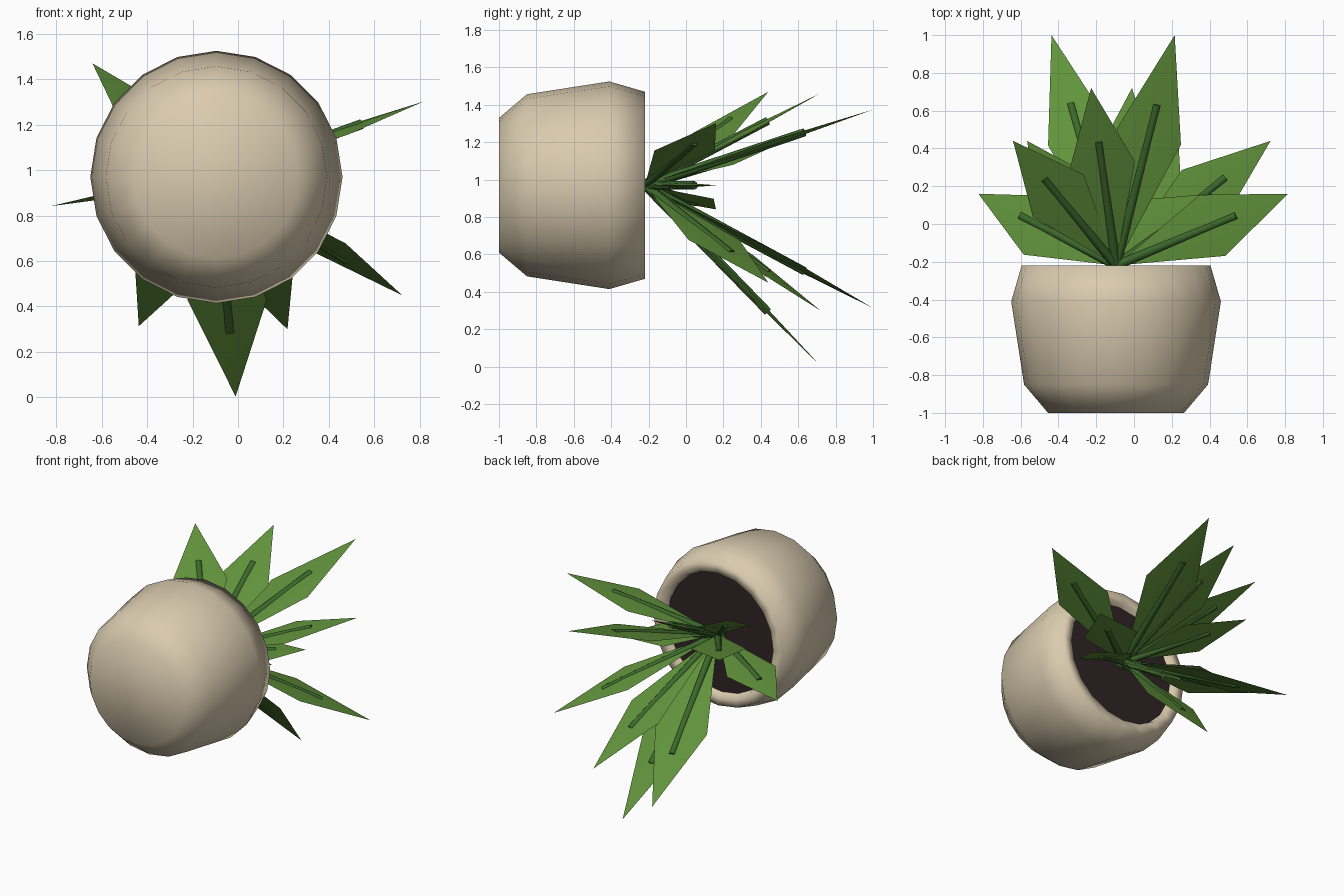
import bpy
import bmesh
import math
from mathutils import Vector

cube = bpy.data.objects.get("Cube")
if cube:
    bpy.data.objects.remove(cube)


def material(name, rgb):
    mat = bpy.data.materials.new(name)
    mat.use_nodes = True
    mat.diffuse_color = (*rgb, 1)
    mat.node_tree.nodes["Principled BSDF"].inputs["Base Color"].default_value = (*rgb, 1)
    return mat


CREAM = material("cream ceramic", (0.70, 0.60, 0.43))
SOIL = material("dark soil", (0.03, 0.018, 0.018))
LEAF = material("leaf green", (0.12, 0.29, 0.045))
STEM = material("stem green", (0.045, 0.14, 0.025))

AXIS = Vector((-0.095, 0, 0.97))
BASE = AXIS + Vector((0, -0.22, 0))


def add_object(name, bm, mat, angle):
    bmesh.ops.recalc_face_normals(bm, faces=bm.faces)
    mesh = bpy.data.meshes.new(name)
    bm.to_mesh(mesh)
    bm.free()
    mesh.materials.append(mat)
    obj = bpy.data.objects.new(name, mesh)
    bpy.context.collection.objects.link(obj)
    bpy.ops.object.select_all(action="DESELECT")
    obj.select_set(True)
    bpy.context.view_layer.objects.active = obj
    bpy.ops.object.shade_smooth_by_angle(angle=math.radians(angle))
    return obj


def lathe(name, profile, mat, sides=20, angle=85):
    """Turn (radius, y) points about the pot axis; close the first ring."""
    bm = bmesh.new()
    rings = []
    for r, y in profile:
        ring = []
        for k in range(sides):
            a = math.tau * k / sides
            ring.append(bm.verts.new(AXIS + Vector((r * math.cos(a), y, r * math.sin(a)))))
        rings.append(ring)
    bm.faces.new(rings[0])
    for low, high in zip(rings, rings[1:]):
        for k in range(sides):
            n = (k + 1) % sides
            bm.faces.new((low[k], low[n], high[n], high[k]))
    return add_object(name, bm, mat, angle)


# Pot lying on its side, opening towards the back
lathe("pot", [(0.36, -1.0), (0.487, -0.85), (0.555, -0.41), (0.50, -0.22),
              (0.43, -0.22), (0.41, -0.29)], CREAM)
lathe("soil", [(0.42, -0.26)], SOIL)


def leaf(i, tip):
    """Thin kite with a slight ridge, kept level across its width."""
    along = tip - BASE
    side = along.cross(Vector((0, 0, 1))).normalized()
    normal = side.cross(along).normalized()
    mid = BASE + along * 0.56
    bm = bmesh.new()
    rim = [bm.verts.new(p) for p in (BASE, mid + side * 0.175, tip, mid - side * 0.175)]
    for s in (1, -1):
        ridge = bm.verts.new(mid + normal * 0.014 * s)
        for k in range(4):
            bm.faces.new((rim[k], rim[(k + 1) % 4], ridge))
    add_object(f"leaf_{i}", bm, LEAF, 25)


def stem(i, tip):
    """Straight rod running up the middle of a leaf."""
    along = tip - BASE
    bm = bmesh.new()
    bmesh.ops.create_cone(bm, cap_ends=True, segments=8, radius1=0.024, radius2=0.022,
                          depth=along.length * 0.74)
    turn = along.to_track_quat("Z", "Y").to_matrix().to_4x4()
    turn.translation = BASE + along * 0.33
    bmesh.ops.transform(bm, matrix=turn, verts=bm.verts)
    add_object(f"stem_{i}", bm, STEM, 50)


# Leaves fan out by the golden angle with cycling reach and height
for i in range(11):
    a = math.radians(137.5 * i)
    reach = (0.51, 0.74, 0.97)[i % 3]
    height = (0.16, 0.44, 0.72, 1.0)[i % 4]
    end = AXIS + Vector((reach * math.cos(a), height, reach * math.sin(a)))
    leaf(i, end)
    stem(i, end)
